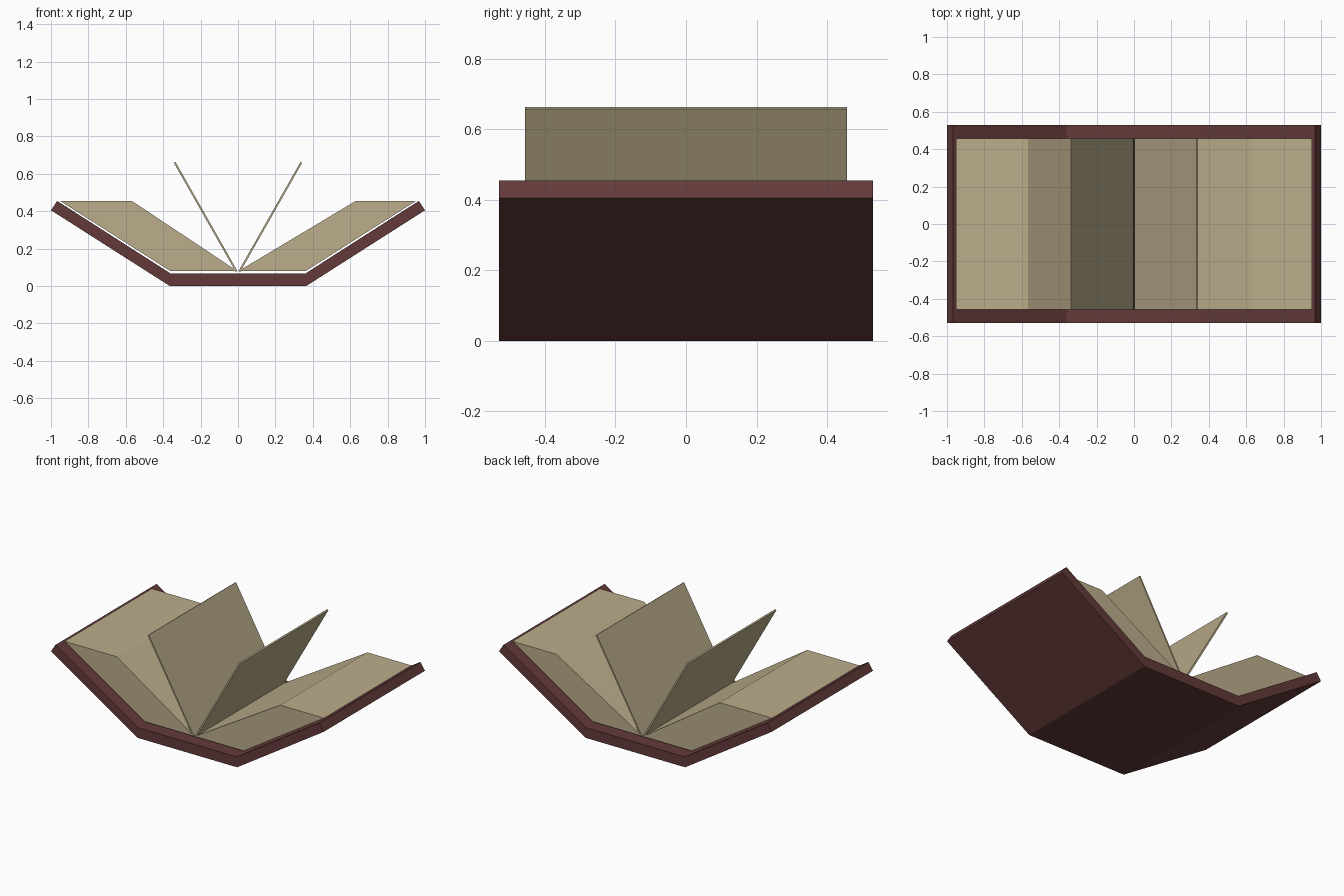
import bpy, bmesh, math
from mathutils import Vector

cube = bpy.data.objects.get("Cube")
if cube:
    bpy.data.objects.remove(cube, do_unlink=True)


def material(name, rgb):
    m = bpy.data.materials.new(name)
    m.use_nodes = True
    m.diffuse_color = (*rgb, 1)
    bsdf = m.node_tree.nodes["Principled BSDF"]
    bsdf.inputs["Base Color"].default_value = (*rgb, 1)
    bsdf.inputs["Roughness"].default_value = 0.8
    return m


leather = material("dark red leather", (0.125, 0.042, 0.042))
paper = material("aged paper", (0.50, 0.42, 0.26))


def extrude_profile(name, points, half_depth, mat):
    """Extrude a closed x-z profile along y, centred on y = 0."""
    bm = bmesh.new()
    face = bm.faces.new([bm.verts.new((x, -half_depth, z)) for x, z in points])
    new = bmesh.ops.extrude_face_region(bm, geom=[face])["geom"]
    verts = [g for g in new if isinstance(g, bmesh.types.BMVert)]
    bmesh.ops.translate(bm, verts=verts, vec=(0, 2 * half_depth, 0))
    bmesh.ops.recalc_face_normals(bm, faces=bm.faces)
    mesh = bpy.data.meshes.new(name)
    bm.to_mesh(mesh)
    bm.free()
    mesh.materials.append(mat)
    obj = bpy.data.objects.new(name, mesh)
    bpy.context.collection.objects.link(obj)
    return obj


# Cover: flat spine with two raised boards, profile mirrored about x = 0
half = [(0.365, 0), (1.0, 0.405), (0.967, 0.455), (0.362, 0.068)]
extrude_profile("cover", half + [(-x, z) for x, z in reversed(half)], 0.53, leather)

# Page blocks and loose leaves on each side
for side, s, top_x in (("left", 1, 0.63), ("right", -1, 0.568)):
    block = [(0.003, 0.08), (0.362, 0.08), (0.952, 0.455), (top_x, 0.455)]
    extrude_profile(side + "_page_block", [(s * x, z) for x, z in block], 0.457, paper)

    # Thin leaf standing up from the gutter
    base, tip = Vector((0.003, 0.08)), Vector((0.334, 0.663))
    along = (tip - base).normalized()
    across = Vector((along.y, -along.x)) * 0.010
    leaf = [base, base + across, tip + across, tip]
    extrude_profile(side + "_loose_leaf", [(s * p.x, p.y) for p in leaf], 0.457, paper)
